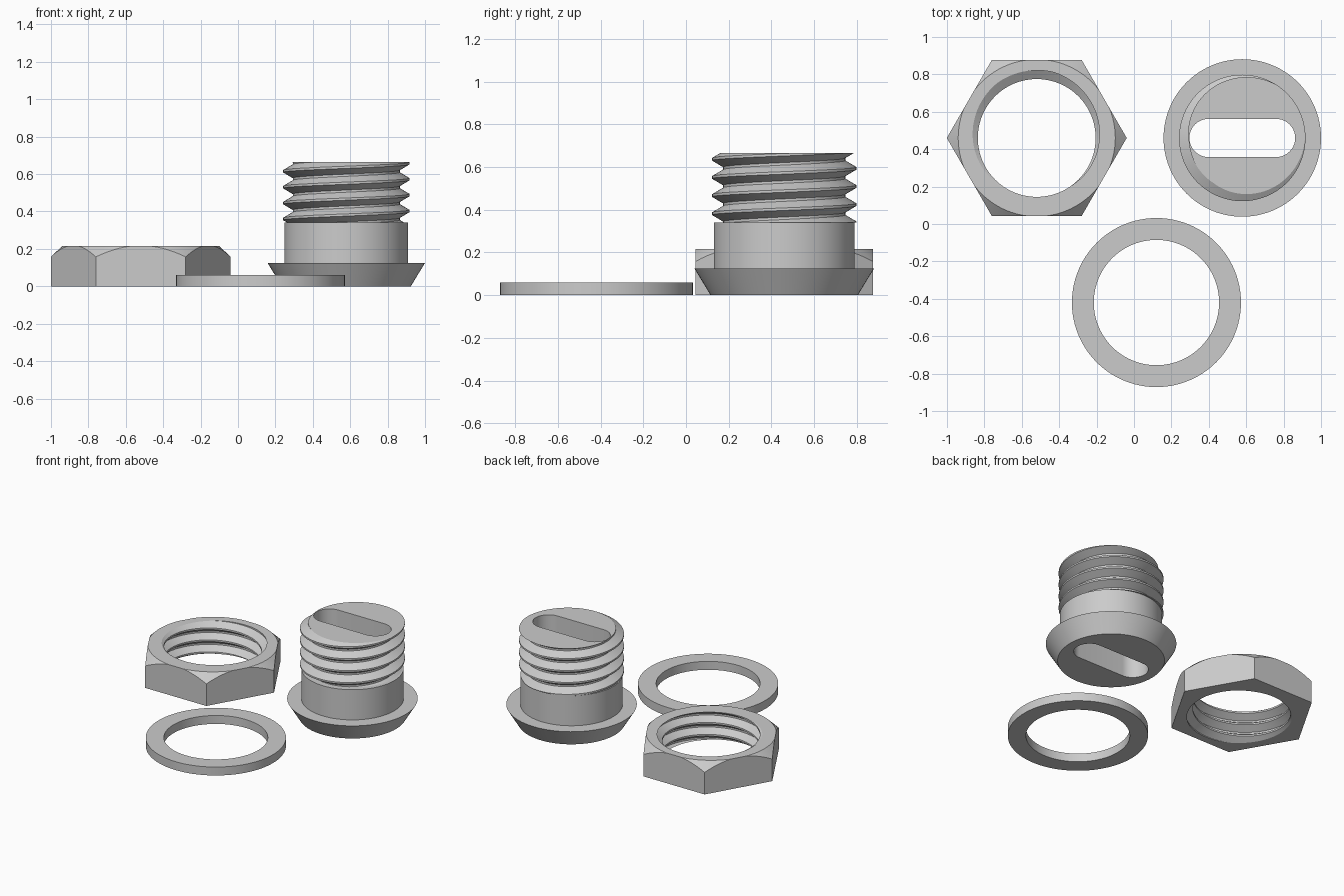
import bpy
import bmesh
from math import pi, cos, sin, radians

cube = bpy.data.objects.get("Cube")
if cube:
    bpy.data.objects.remove(cube, do_unlink=True)

steel = bpy.data.materials.new("grey_steel")
steel.use_nodes = True
steel.diffuse_color = (0.6, 0.6, 0.6, 1)
steel.node_tree.nodes["Principled BSDF"].inputs["Base Color"].default_value = (0.6, 0.6, 0.6, 1)

PITCH = 0.085


def finish(bm, name, location):
    """Turn a bmesh into a steel object."""
    bmesh.ops.recalc_face_normals(bm, faces=bm.faces)
    mesh = bpy.data.meshes.new(name)
    bm.to_mesh(mesh)
    bm.free()
    mesh.materials.append(steel)
    ob = bpy.data.objects.new(name, mesh)
    ob.location = location
    bpy.context.collection.objects.link(ob)
    return ob


def lathe(name, profile, location, sides=96, ring=False):
    """Revolve (radius, z) points; a ring closes on itself, otherwise ends are capped."""
    bm = bmesh.new()
    loops = [[bm.verts.new((r * cos(2 * pi * j / sides), r * sin(2 * pi * j / sides), z))
              for j in range(sides)] for r, z in profile]
    pairs = list(zip(loops, loops[1:]))
    if ring:
        pairs.append((loops[-1], loops[0]))
    else:
        bm.faces.new(loops[0])
        bm.faces.new(loops[-1])
    for a, b in pairs:
        for j in range(sides):
            k = (j + 1) % sides
            bm.faces.new((a[j], a[k], b[k], b[j]))
    return finish(bm, name, location)


def thread(name, minor, major, low, high, crest_z, crest_angle, location, sides=96):
    """Solid right-handed screw, cut flat at low and high."""
    bm = bmesh.new()
    rows = [(-0.43, minor), (-0.07, major), (0.07, major), (0.43, minor)]
    base = crest_z - PITCH * crest_angle / 360
    first = int((low - base) / PITCH) - 3
    count = int((high - low) / PITCH) + 6
    columns = []
    for j in range(sides):
        a = 2 * pi * j / sides
        columns.append([bm.verts.new((r * cos(a), r * sin(a),
                                      base + PITCH * (first + t + off + j / sides)))
                        for t in range(count) for off, r in rows])
    total = count * len(rows)
    for j in range(sides):
        # The last column joins the first one a full pitch higher
        last = j == sides - 1
        shift = len(rows) if last else 0
        left, right = columns[j], columns[(j + 1) % sides]
        for k in range(total - 1 - shift):
            bm.faces.new((left[k], right[k + shift], right[k + 1 + shift], left[k + 1]))
    for z, direction in ((low, -1), (high, 1)):
        bmesh.ops.bisect_plane(bm, geom=bm.verts[:] + bm.edges[:] + bm.faces[:], dist=1e-6,
                               plane_co=(0, 0, z), plane_no=(0, 0, direction), clear_outer=True)
    bmesh.ops.holes_fill(bm, edges=[e for e in bm.edges if e.is_boundary], sides=0)
    return finish(bm, name, location)


def slot_bar(name, half_length, radius, low, high, location, steps=20):
    """Upright bar with a round-ended slot outline."""
    bm = bmesh.new()
    outline = []
    for side, start in ((1, -pi / 2), (-1, pi / 2)):
        for i in range(steps + 1):
            a = start + pi * i / steps
            outline.append((side * (half_length - radius) + radius * cos(a), radius * sin(a)))
    lower = [bm.verts.new((x, y, low)) for x, y in outline]
    upper = [bm.verts.new((x, y, high)) for x, y in outline]
    bm.faces.new(lower)
    bm.faces.new(upper)
    for i in range(len(outline)):
        k = (i + 1) % len(outline)
        bm.faces.new((lower[i], lower[k], upper[k], upper[i]))
    return finish(bm, name, location)


def boolean(ob, tool, operation):
    mod = ob.modifiers.new(operation.lower(), 'BOOLEAN')
    mod.operation = operation
    mod.solver = 'EXACT'
    mod.object = tool
    bpy.context.view_layer.objects.active = ob
    bpy.ops.object.modifier_apply(modifier=mod.name)


def smooth(ob):
    bpy.ops.object.select_all(action='DESELECT')
    ob.select_set(True)
    bpy.context.view_layer.objects.active = ob
    bpy.ops.object.shade_smooth_by_angle(angle=radians(25))


# Slotted plug: tapered flange and shank, with a threaded end above
plug_at = (0.579, 0.46, 0)
plug_body = lathe("plug_body", [(0.345, 0), (0.421, 0.125), (0.33, 0.125), (0.33, 0.34)], plug_at)
plug_thread = thread("plug_thread", 0.286, 0.338, 0.34, 0.665, 0.615, 180, plug_at)
slot = slot_bar("slot_cutter", 0.283, 0.102, -0.1, 0.8, plug_at)
boolean(plug_body, slot, 'DIFFERENCE')
boolean(plug_thread, slot, 'DIFFERENCE')

# Hexagonal nut: chamfered top and threaded hole
nut_at = (-0.52, 0.46, 0)
nut = lathe("hex_nut", [(0.481, 0), (0.481, 0.3)], nut_at, sides=6)
chamfer = lathe("chamfer_cutter", [(0.6, -0.1), (0.6, 0.044), (0.42, 0.215)], nut_at)
hole = thread("hole_cutter", 0.315, 0.362, -0.05, 0.32, 0.215, 100, nut_at)
boolean(nut, chamfer, 'INTERSECT')
boolean(nut, hole, 'DIFFERENCE')

# Flat washer
washer = lathe("washer", [(0.335, 0), (0.452, 0), (0.452, 0.06), (0.335, 0.06)],
               (0.12, -0.42, 0), ring=True)

for cutter in (slot, chamfer, hole):
    bpy.data.objects.remove(cutter, do_unlink=True)
for part in (plug_body, plug_thread, nut, washer):
    smooth(part)
